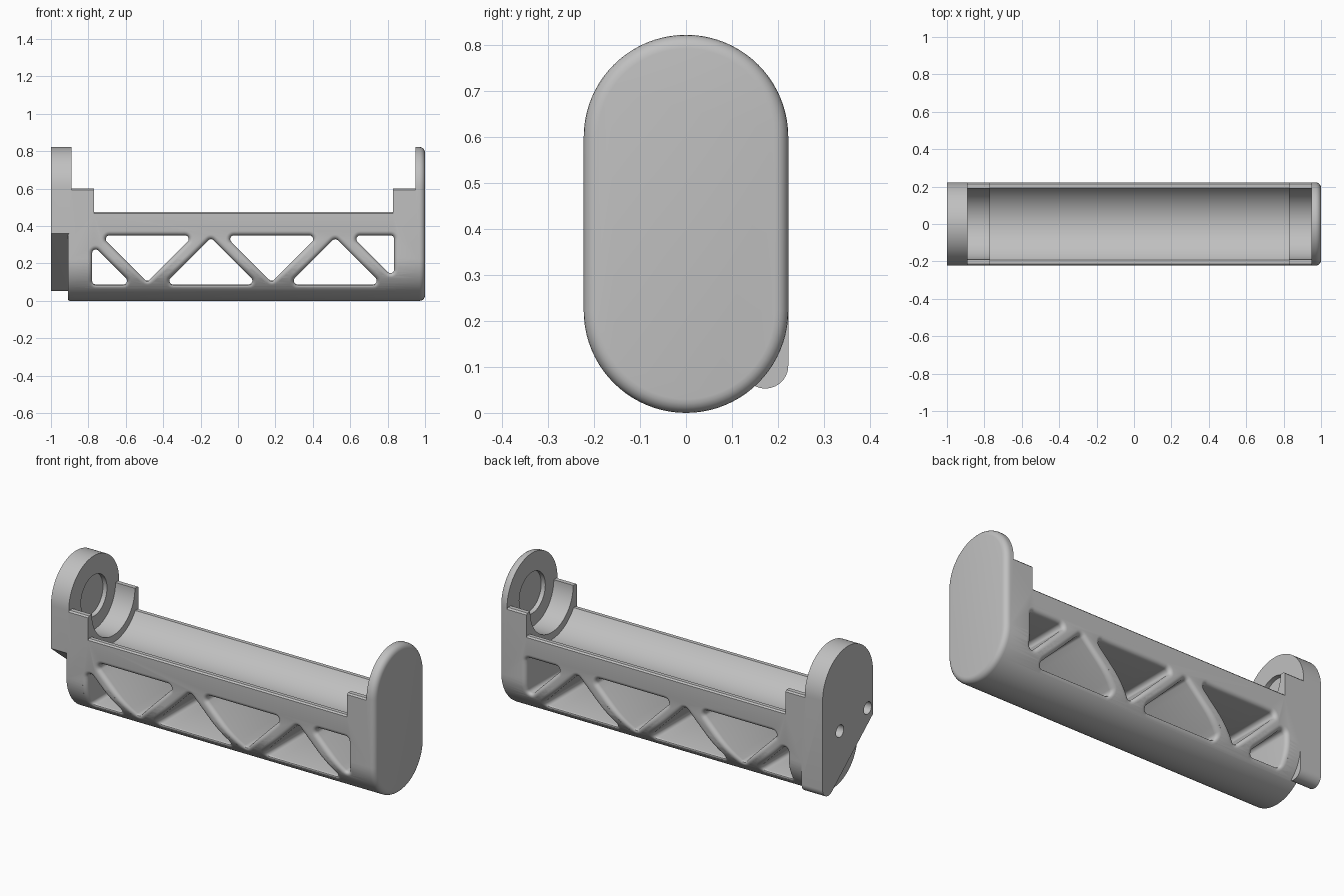
import bpy, bmesh
from math import sin, cos, pi, sqrt, radians
from mathutils import Vector

old = bpy.data.objects.get("Cube")
if old:
    bpy.data.objects.remove(old, do_unlink=True)

R = 0.2226            # half width of the stadium section
LOW, HIGH = R, 0.6    # centres of its two round ends
LEFT, RIGHT = -1.0, 1.0

grey = bpy.data.materials.new("light_grey")
grey.use_nodes = True
grey.diffuse_color = (0.53, 0.53, 0.53, 1)
grey.node_tree.nodes["Principled BSDF"].inputs["Base Color"].default_value = (0.53, 0.53, 0.53, 1)


def arc(cy, cz, r, start, end, n):
    """Points of an arc in degrees."""
    steps = [radians(start + (end - start) * i / n) for i in range(n + 1)]
    return [(cy + r * cos(a), cz + r * sin(a)) for a in steps]


def loft(name, rings):
    """Closed solid through rings of equal point count."""
    bm = bmesh.new()
    loops = [[bm.verts.new(p) for p in ring] for ring in rings]
    n = len(loops[0])
    for a, b in zip(loops, loops[1:]):
        for i in range(n):
            j = (i + 1) % n
            bm.faces.new((a[i], a[j], b[j], b[i]))
    bm.faces.new(loops[0][::-1])
    bm.faces.new(loops[-1])
    bmesh.ops.recalc_face_normals(bm, faces=bm.faces)
    mesh = bpy.data.meshes.new(name)
    bm.to_mesh(mesh)
    bm.free()
    mesh.materials.append(grey)
    ob = bpy.data.objects.new(name, mesh)
    bpy.context.collection.objects.link(ob)
    return ob


def along_x(outline, x):
    return [(x, y, z) for y, z in outline]


def prism(name, outline, x0, x1):
    return loft(name, [along_x(outline, x0), along_x(outline, x1)])


def combine(target, other, operation):
    """Apply a boolean and drop the helper."""
    other.hide_render = True
    mod = target.modifiers.new(operation, "BOOLEAN")
    mod.operation, mod.solver, mod.object = operation, "EXACT", other
    bpy.context.view_layer.objects.active = target
    bpy.ops.object.modifier_apply(modifier=mod.name)
    bpy.data.objects.remove(other, do_unlink=True)


# Stadium body with rounded end edges
def stadium(inset):
    r = R - inset
    return arc(0, HIGH, r, 0, 180, 40) + arc(0, LOW, r, 180, 360, 40)


def end_rings(x, direction, radius):
    turns = [i * pi / 10 for i in range(6)]
    return [along_x(stadium(radius * (1 - sin(t))), x + direction * radius * (1 - cos(t)))
            for t in turns]


body = loft("battery_holder", end_rings(-0.91, 1, 0.012) + end_rings(RIGHT, -1, 0.03)[::-1])

# Left end plate with an off-centre tail at the back
plate = arc(0, HIGH, R, 0, 180, 40) + [(-R, 0.36)] + arc(0.1726, 0.103, 0.05, 231, 360, 14)
combine(body, prism("left_end_plate", plate, LEFT, -0.87), "UNION")


# Trough cutters: round below, open above a chamfered rim
def trough(radius, rim):
    drop = HIGH - rim
    half = sqrt(radius ** 2 - drop ** 2)
    tilt = 180 * (pi / 2 - (pi / 2 - Vector((half, -drop)).angle_signed(Vector((1, 0))))) / pi
    tilt = abs(tilt)
    c = 0.008
    right = [(0.3, 1.0), (R + c, rim - 2 * c), (R - c, rim)]
    left = [(-y, z) for y, z in reversed(right)]
    return right + arc(0, HIGH, radius, -tilt, tilt - 180, 48) + left


combine(body, prism("main_trough", trough(0.23, 0.475), -0.77, 0.83), "DIFFERENCE")
combine(body, prism("collar_trough", trough(0.19, HIGH), -0.89, 0.95), "DIFFERENCE")


# Contact recesses in both caps, wire holes in the left plate
def round_cut(name, y, z, r, x0, x1):
    combine(body, prism(name, arc(y, z, r, 0, 352.5, 47), x0, x1), "DIFFERENCE")


round_cut("contact_recess", 0, HIGH, 0.115, -0.915, 0.975)
round_cut("wire_hole", 0.07, 0.375, 0.034, -1.1, -0.88)
round_cut("wire_hole", -0.175, 0.41, 0.034, -1.1, -0.88)


# Truss windows with rounded corners and filleted edges
def half_width(z):
    return R if z > LOW else sqrt(max(R * R - (z - LOW) ** 2, 0.0001))


def rounded(corners, r, offset):
    """Counter-clockwise polygon with rounded corners, grown by offset."""
    pts = [Vector(c) for c in corners]
    n = len(pts)
    dirs = [(pts[(i + 1) % n] - pts[i]).normalized() for i in range(n)]
    out = []
    for i in range(n):
        d0, d1 = dirs[i - 1], dirs[i]
        n0, n1 = Vector((d0.y, -d0.x)), Vector((d1.y, -d1.x))
        centre = pts[i] - (n0 + n1) * (r / (1 + n0.dot(n1)))
        for k in range(9):
            out.append(centre + n0.slerp(n1, k / 8) * (r + offset))
    # extra points along the straight sides
    dense = []
    for i, p in enumerate(out):
        q = out[(i + 1) % len(out)]
        dense.append(p)
        if i % 9 == 8:
            dense += [p.lerp(q, k / 8) for k in range(1, 8)]
    return dense


def window(corners):
    fillet = 0.024
    side = []
    wide = rounded(corners, 0.02, fillet)
    side.append([(p.x, 0.3, p.y) for p in wide])
    for i in range(6):
        t = i * pi / 10
        ring = rounded(corners, 0.02, fillet * (1 - sin(t)))
        depth = fillet * (1 - cos(t))
        side.append([(p.x, half_width(p.y) - depth, p.y) for p in ring])
    other = [[(x, -y, z) for x, y, z in ring] for ring in reversed(side)]
    combine(body, loft("truss_window", side + other), "DIFFERENCE")


TOP, BOTTOM, SPAN = 0.35, 0.088, 0.25
for x in (-0.485, 0.18):
    window([(x, TOP - SPAN), (x + SPAN, TOP), (x - SPAN, TOP)])
for x in (-0.145, 0.52):
    window([(x - SPAN, BOTTOM), (x + SPAN, BOTTOM), (x, BOTTOM + SPAN)])
window([(-0.78, BOTTOM), (-0.565, BOTTOM), (-0.78, BOTTOM + 0.215)])
window([(0.835, TOP - 0.23), (0.835, TOP), (0.605, TOP)])

# Smooth shading with crisp edges
for ob in bpy.context.selected_objects:
    ob.select_set(False)
body.select_set(True)
bpy.context.view_layer.objects.active = body
bpy.ops.object.shade_smooth_by_angle(angle=radians(30))
